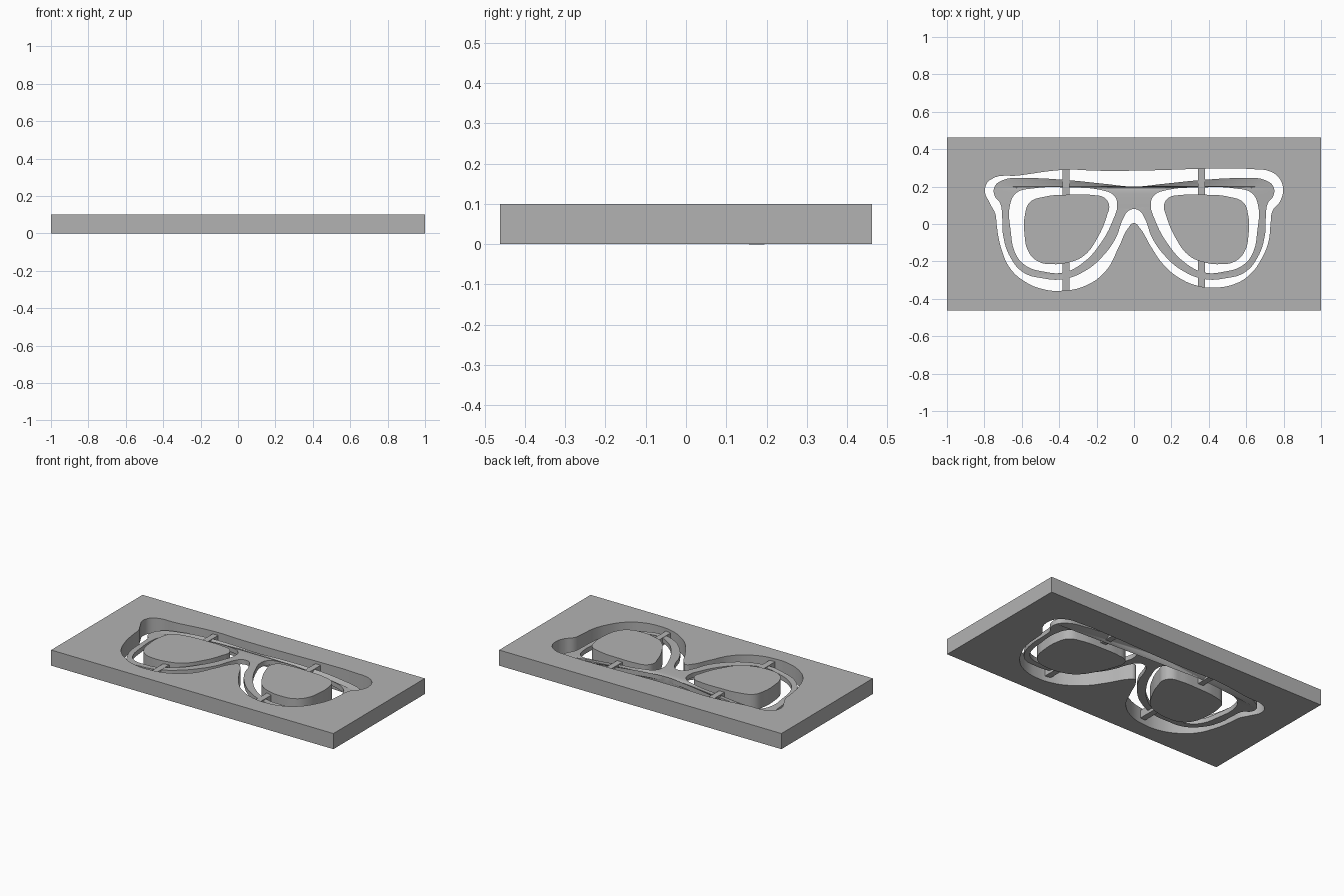
import bpy
from mathutils import Vector

default_cube = bpy.data.objects.get("Cube")
if default_cube:
    bpy.data.objects.remove(default_cube, do_unlink=True)

HEIGHT = 0.1
HALF_DEPTH = 0.4625

grey = bpy.data.materials.new("plain_grey")
grey.use_nodes = True
grey.diffuse_color = (0.45, 0.45, 0.45, 1)
grey.node_tree.nodes["Principled BSDF"].inputs["Base Color"].default_value = grey.diffuse_color


def mirrored(points):
    """Flip an outline to the other side."""
    return [(-x, y) for x, y in points]


def closed_half(points):
    """Complete a half outline whose ends lie on the centre line."""
    return points + mirrored(points[-2:0:-1])


def extruded(name, outlines, thickness, middle, sharp_first=False):
    """Fill nested outlines, give them thickness and turn them into a mesh."""
    curve = bpy.data.curves.new(name, "CURVE")
    curve.dimensions = "2D"
    curve.fill_mode = "BOTH"
    curve.extrude = thickness / 2
    curve.resolution_u = 6
    for index, outline in enumerate(outlines):
        spline = curve.splines.new("BEZIER")
        spline.bezier_points.add(len(outline) - 1)
        spline.use_cyclic_u = True
        handle = "VECTOR" if sharp_first and index == 0 else "AUTO"
        for point, (x, y) in zip(spline.bezier_points, outline):
            point.co = (x, y, 0)
            point.handle_left_type = point.handle_right_type = handle
    helper = bpy.data.objects.new(name + "_outline", curve)
    bpy.context.collection.objects.link(helper)
    bpy.context.view_layer.update()
    graph = bpy.context.evaluated_depsgraph_get()
    mesh = bpy.data.meshes.new_from_object(helper.evaluated_get(graph))
    bpy.data.objects.remove(helper, do_unlink=True)
    mesh.name = name
    for vertex in mesh.vertices:
        vertex.co.z += middle
    mesh.materials.clear()
    mesh.materials.append(grey)
    part = bpy.data.objects.new(name, mesh)
    bpy.context.collection.objects.link(part)
    return part


def weld_and_smooth(part):
    """Join the rim to its caps and smooth the gentle turns only."""
    bpy.ops.object.select_all(action="DESELECT")
    part.select_set(True)
    bpy.context.view_layer.objects.active = part
    bpy.ops.object.mode_set(mode="EDIT")
    bpy.ops.mesh.select_all(action="SELECT")
    bpy.ops.mesh.remove_doubles(threshold=0.0002)
    bpy.ops.mesh.normals_make_consistent(inside=False)
    bpy.ops.object.mode_set(mode="OBJECT")
    bpy.ops.object.shade_smooth_by_angle(angle=0.6)


# Stock block with the milled channel around the spectacles
channel_left = [
    (0, .285), (.2, .29), (.36, .295), (.64, .293), (.73, .28), (.78, .24),
    (.797, .18), (.78, .12), (.74, .07), (.73, 0), (.72, -.09), (.685, -.18),
    (.62, -.27), (.54, -.32), (.43, -.34), (.34, -.33), (.245, -.29),
    (.16, -.22), (.09, -.12), (.03, -.02), (0, .005)]
channel_right = [
    (-.03, -.02), (-.08, -.12), (-.15, -.25), (-.26, -.33), (-.39, -.357),
    (-.48, -.35), (-.58, -.31), (-.66, -.24), (-.71, -.13), (-.735, 0),
    (-.74, .05), (-.77, .11), (-.797, .18), (-.77, .235), (-.61, .26),
    (-.36, .29), (-.2, .285)]
block_edge = [(-1, -HALF_DEPTH), (1, -HALF_DEPTH), (1, HALF_DEPTH), (-1, HALF_DEPTH)]
block = extruded("stock_block", [block_edge, channel_left + channel_right],
                 HEIGHT, HEIGHT / 2, sharp_first=True)
weld_and_smooth(block)

# Spectacle frame, arched so that the bridge is high and the ends are low
frame_half = [
    (0, .2), (.16, .215), (.36, .235), (.57, .245), (.7, .235), (.745, .2),
    (.745, .15), (.715, .11), (.705, .04), (.7, -.06), (.66, -.18),
    (.59, -.26), (.49, -.29), (.38, -.295), (.26, -.25), (.165, -.17),
    (.095, -.07), (.06, .025), (.03, .07), (0, .08)]
opening = [
    (.09, .11), (.11, .155), (.17, .18), (.35, .195), (.54, .19), (.63, .165),
    (.663, .1), (.66, -.03), (.63, -.165), (.575, -.225), (.48, -.255),
    (.38, -.26), (.27, -.205), (.18, -.105), (.115, .015)]
frame = extruded("spectacle_frame", [closed_half(frame_half), opening, mirrored(opening)],
                 0.03, 0.08)
for vertex in frame.data.vertices:
    vertex.co.z -= 0.117 * vertex.co.x ** 2
weld_and_smooth(frame)

# Solid plugs left standing inside the lens openings
plug = [
    (.16, .1), (.185, .14), (.25, .155), (.36, .157), (.51, .145), (.585, .115),
    (.61, .05), (.613, -.05), (.59, -.15), (.54, -.2), (.46, -.215),
    (.375, -.205), (.295, -.17), (.22, -.07), (.17, .05)]
right_plug = [(x + 0.027, y) for x, y in mirrored(plug)]
for name, outline in (("left_lens_plug", plug), ("right_lens_plug", right_plug)):
    weld_and_smooth(extruded(name, [outline], HEIGHT, HEIGHT / 2))

# Holding tabs from block to frame to plug
for side, x in (("left", 0.36), ("right", -0.363)):
    for place, near, far in (("back", 0.14, 0.31), ("front", -0.19, -0.37)):
        bpy.ops.mesh.primitive_cube_add(size=1, location=(x, (near + far) / 2, 0.057))
        tab = bpy.context.object
        tab.name = f"{side}_{place}_tab"
        size = Vector((0.038, abs(far - near), 0.05))
        for vertex in tab.data.vertices:
            vertex.co *= size
        tab.data.materials.append(grey)
